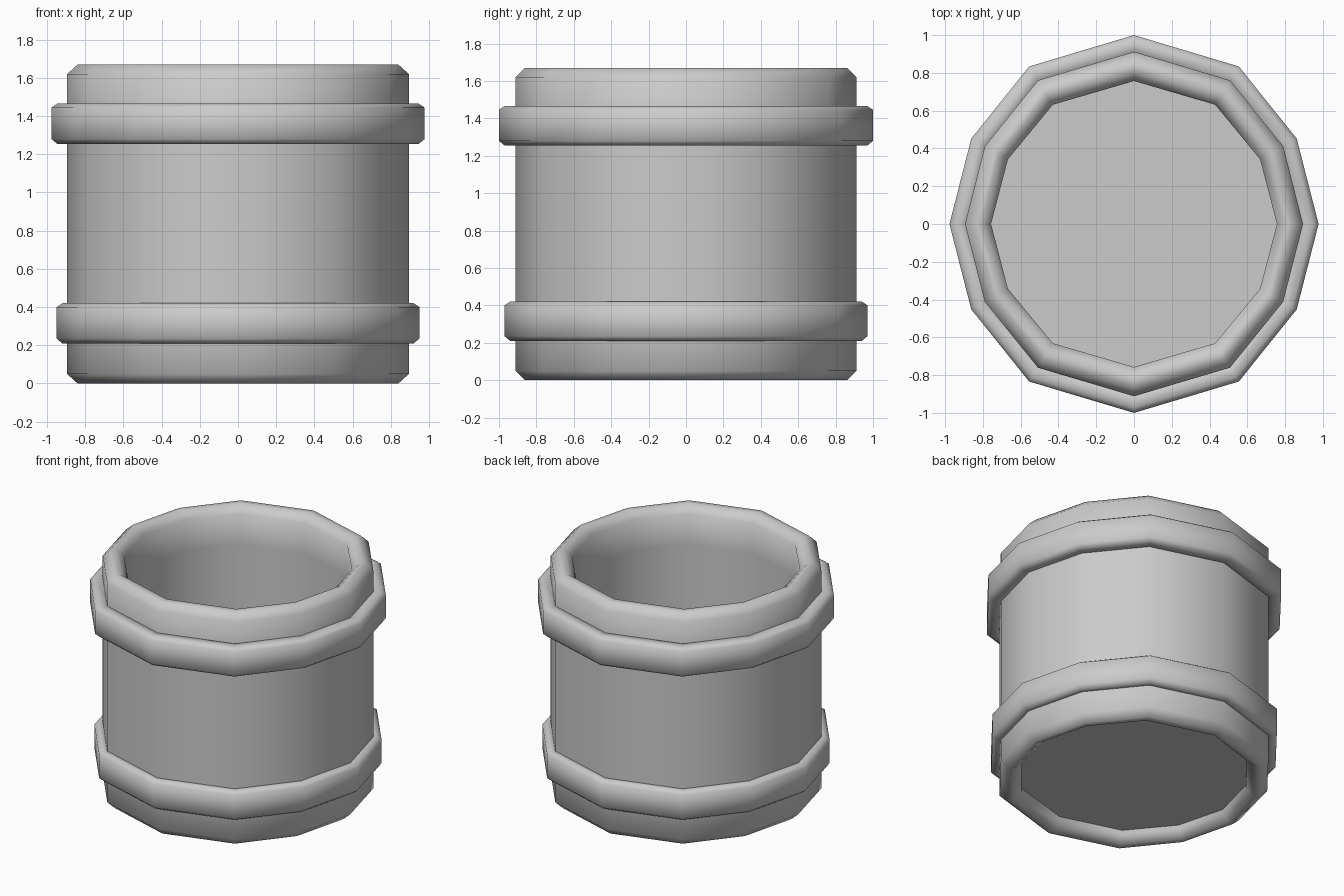
import bpy, bmesh

if "Cube" in bpy.data.objects:
    bpy.data.objects.remove(bpy.data.objects["Cube"])

# Slightly irregular twelve-sided outline, mirrored from one quarter
quarter = [(1, 0), (0.882, 0.452), (0.568, 0.834)]
half = quarter + [(0, 1)] + [(-x, y) for x, y in reversed(quarter[1:])]
OUTLINE = half + [(-x, -y) for x, y in half]


def finish(name, bm):
    bmesh.ops.recalc_face_normals(bm, faces=bm.faces)
    mesh = bpy.data.meshes.new(name)
    bm.to_mesh(mesh)
    bm.free()
    obj = bpy.data.objects.new(name, mesh)
    bpy.context.collection.objects.link(obj)
    return obj


def sweep(name, profile):
    """Sweep a closed profile of (x radius, y radius, z) around the outline."""
    bm = bmesh.new()
    rings = [[bm.verts.new((x * rx, y * ry, z)) for x, y in OUTLINE]
             for rx, ry, z in profile]
    n = len(OUTLINE)
    for a, b in zip(rings, rings[1:] + rings[:1]):
        for i in range(n):
            j = (i + 1) % n
            bm.faces.new((a[i], a[j], b[j], b[i])).smooth = True
    return finish(name, bm)


# Hollow wall with rounded top and bottom rims
sweep("barrel_wall", [
    (0.84, 0.86, 0), (0.895, 0.912, 0.05), (0.895, 0.912, 0.30),
    (0.895, 0.912, 1.37), (0.895, 0.912, 1.62), (0.84, 0.86, 1.67),
    (0.81, 0.81, 1.67), (0.757, 0.757, 1.62), (0.757, 0.757, 1.40),
    (0.757, 0.757, 0.25), (0.757, 0.757, 0.05), (0.81, 0.81, 0)])


# Raised bands around the wall
def band(name, rx, ry, z0, z1):
    sweep(name, [(0.88, 0.895, z0), (rx - 0.03, ry - 0.03, z0),
                 (rx, ry, z0 + 0.025), (rx, ry, z1 - 0.02),
                 (rx - 0.03, ry - 0.03, z1), (0.88, 0.895, z1)][:])


band("lower_band", 0.95, 0.97, 0.21, 0.42)
band("upper_band", 0.977, 1.0, 1.255, 1.465)

# Floor panel near the bottom
bm = bmesh.new()
bm.faces.new([bm.verts.new((x * 0.757, y * 0.757, 0.08)) for x, y in OUTLINE])
finish("floor_panel", bm)
